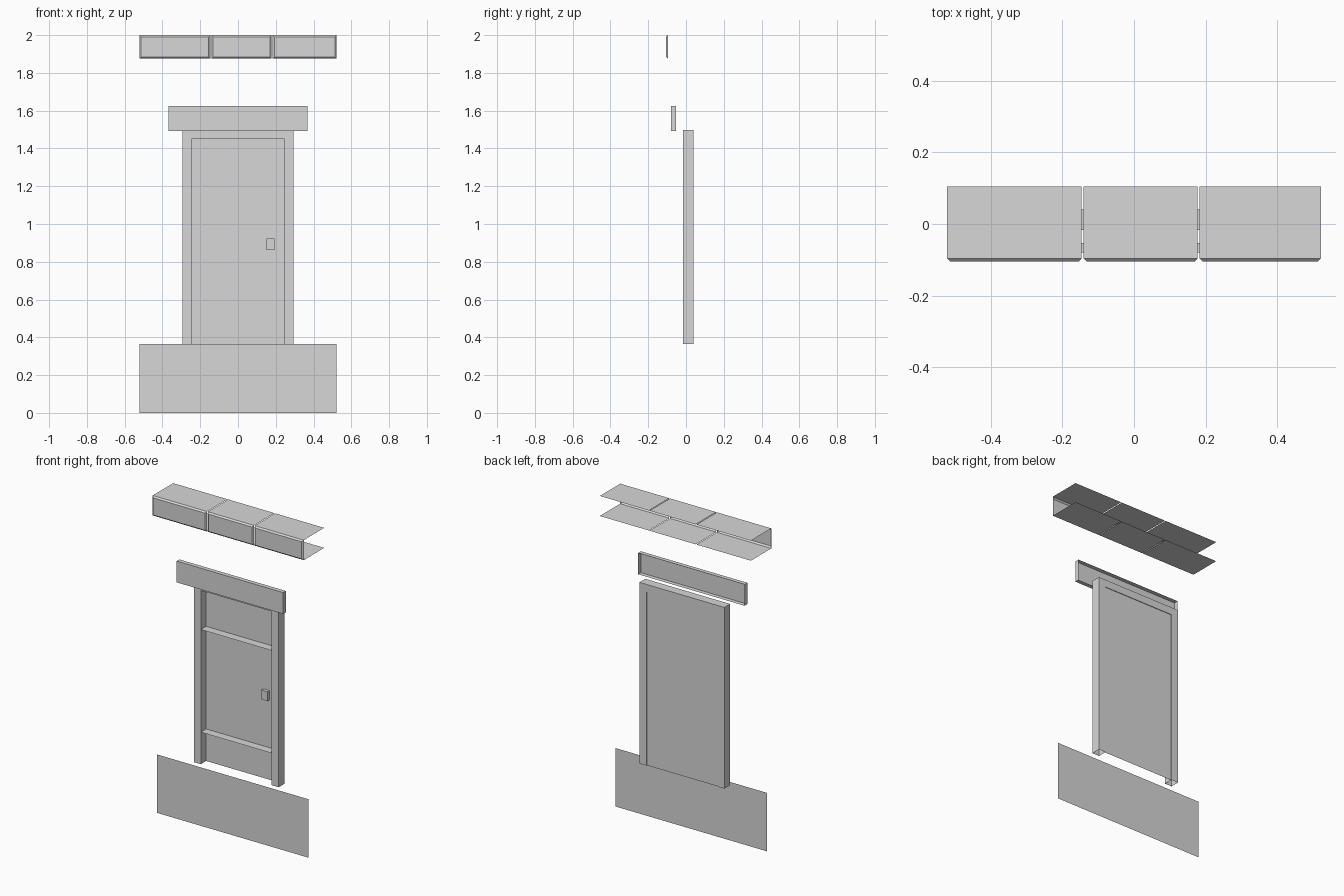
import bpy
import bmesh

cube = bpy.data.objects.get("Cube")
if cube:
    bpy.data.objects.remove(cube, do_unlink=True)

# One plain grey for every part
grey = bpy.data.materials.new("plain_grey")
grey.use_nodes = True
colour = (0.68, 0.68, 0.68, 1)
grey.diffuse_color = colour
grey.node_tree.nodes["Principled BSDF"].inputs["Base Color"].default_value = colour


def finish(name, bm):
    mesh = bpy.data.meshes.new(name)
    bm.to_mesh(mesh)
    bm.free()
    mesh.materials.append(grey)
    obj = bpy.data.objects.new(name, mesh)
    bpy.context.collection.objects.link(obj)
    return obj


def box(name, xs, ys, zs, open_side=None):
    """Box between limits; open_side is a direction whose face is left out."""
    bm = bmesh.new()
    bmesh.ops.create_cube(bm, size=1)
    for v in bm.verts:
        for i, (low, high) in enumerate((xs, ys, zs)):
            v.co[i] = high if v.co[i] > 0 else low
    bm.normal_update()
    if open_side:
        gone = [f for f in bm.faces if f.normal.dot(open_side) > 0.9]
        bmesh.ops.delete(bm, geom=gone, context='FACES')
    return finish(name, bm)


def sheet(name, corners):
    bm = bmesh.new()
    bm.faces.new([bm.verts.new(c) for c in corners])
    return finish(name, bm)


def upright(name, xs, y, zs):
    (a, b), (c, d) = xs, zs
    return sheet(name, [(a, y, c), (b, y, c), (b, y, d), (a, y, d)])


def level(name, xs, ys, z):
    (a, b), (c, d) = xs, ys
    return sheet(name, [(a, c, z), (b, c, z), (b, d, z), (a, d, z)])


def canopy(name, x0, x1):
    """Top and bottom sheets joined by a front panel with a bevelled rim."""
    low, high, back, rim, front = 1.875, 2.0, 0.105, -0.096, -0.105
    bm = bmesh.new()

    def ring(inset, y):
        return [bm.verts.new((x, y, z)) for x, z in (
            (x0 + inset, low + inset), (x1 - inset, low + inset),
            (x1 - inset, high - inset), (x0 + inset, high - inset))]

    outer, inner = ring(0, rim), ring(0.009, front)
    bm.faces.new(inner)
    for i in range(4):
        j = (i + 1) % 4
        bm.faces.new((outer[i], outer[j], inner[j], inner[i]))
    rear = ring(0, back)
    bm.faces.new((outer[1], outer[0], rear[0], rear[1]))
    bm.faces.new((outer[3], outer[2], rear[2], rear[3]))
    finish(name, bm)


# Canopy in three sections
for part, x0, x1 in (("right", -0.522, -0.146), ("middle", -0.141, 0.178),
                     ("left", 0.183, 0.522)):
    canopy("canopy_" + part, x0, x1)

# Lintel, hollow at the back
box("lintel", (-0.368, 0.368), (-0.08, -0.053), (1.492, 1.625), (0, 1, 0))

# Door frame
depth = (-0.017, 0.04)
for side, s in (("left", 1), ("right", -1)):
    xs = sorted((s * 0.245, s * 0.293))
    box(side + "_jamb", xs, depth, (0.365, 1.497), (0, 0, -1))
box("frame_header", (-0.245, 0.245), depth, (1.45, 1.497))

# Door with two thin cross ledges and a handle
door_width = (-0.245, 0.245)
upright("door_panel", door_width, 0.036, (0.365, 1.45))
for part, z in (("lower", 0.565), ("upper", 1.206)):
    level(part + "_door_ledge", door_width, (-0.017, 0.036), z)
box("door_handle", (0.15, 0.193), (0.016, 0.036), (0.863, 0.922))

# Base wall panel
upright("base_panel", (-0.522, 0.522), -0.052, (0, 0.365))
